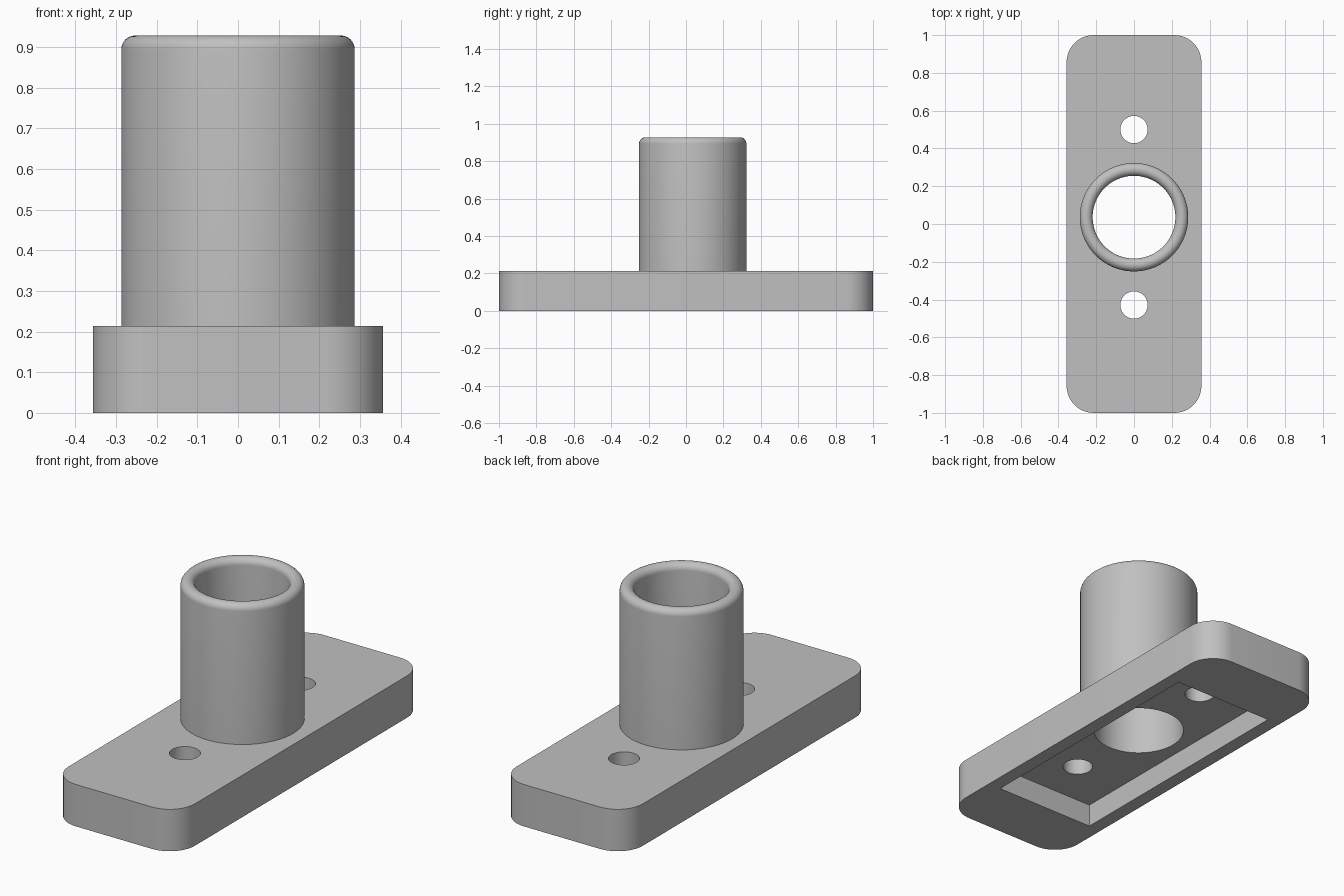
import bpy, bmesh, math

if "Cube" in bpy.data.objects:
    bpy.data.objects.remove(bpy.data.objects["Cube"])

W, L, H = 0.714, 2.0, 0.214        # base plate size
CORNER = 0.143                     # plate corner radius
TUBE_Y, TOP = 0.036, 0.928         # tube centre and height
R_OUT, R_IN = 0.287, 0.219         # tube radii
POCKET = (0.57, 1.36, 0.118)       # underside recess
SEGS = 96

grey = bpy.data.materials.new("grey")
grey.diffuse_color = (0.53, 0.53, 0.53, 1)
grey.use_nodes = True
grey.node_tree.nodes["Principled BSDF"].inputs["Base Color"].default_value = grey.diffuse_color


def add_object(name, bm):
    bmesh.ops.recalc_face_normals(bm, faces=bm.faces)
    mesh = bpy.data.meshes.new(name)
    bm.to_mesh(mesh)
    bm.free()
    mesh.materials.append(grey)
    ob = bpy.data.objects.new(name, mesh)
    bpy.context.collection.objects.link(ob)
    return ob


def box(name, sx, sy, z0, z1, corner=0):
    bm = bmesh.new()
    bmesh.ops.create_cube(bm, size=1)
    for v in bm.verts:
        v.co = (v.co.x * sx, v.co.y * sy, z0 if v.co.z < 0 else z1)
    if corner:
        upright = [e for e in bm.edges
                   if abs(e.verts[0].co.z - e.verts[1].co.z) > 0.01]
        bmesh.ops.bevel(bm, geom=upright, offset=corner, segments=12,
                        profile=0.5, affect='EDGES')
    return add_object(name, bm)


def cylinder(name, r, y):
    bm = bmesh.new()
    bmesh.ops.create_cone(bm, cap_ends=True, segments=SEGS, radius1=r, radius2=r, depth=1)
    bmesh.ops.translate(bm, verts=bm.verts, vec=(0, y, 0))
    return add_object(name, bm)


def smooth(ob):
    bpy.ops.object.select_all(action='DESELECT')
    ob.select_set(True)
    bpy.context.view_layer.objects.active = ob
    bpy.ops.object.shade_smooth_by_angle(angle=math.radians(30))


# Base plate with recess, tube bore and two screw holes
plate = box("base_plate", W, L, 0, H, CORNER)
cutters = [box("recess_cutter", POCKET[0], POCKET[1], -0.1, POCKET[2]),
           cylinder("bore_cutter", R_IN, TUBE_Y),
           cylinder("back_screw_cutter", 0.072, 0.5),
           cylinder("front_screw_cutter", 0.072, -0.429)]
bpy.context.view_layer.objects.active = plate
for cutter in cutters:
    mod = plate.modifiers.new("cut", 'BOOLEAN')
    mod.operation = 'DIFFERENCE'
    mod.solver = 'EXACT'
    mod.object = cutter
    bpy.ops.object.modifier_apply(modifier=mod.name)
    bpy.data.objects.remove(cutter)
smooth(plate)

# Tube with a fully rounded rim, spun from its wall profile
rim = (R_OUT - R_IN) / 2
profile = [(R_OUT, H)]
for i in range(17):
    a = math.pi * i / 16
    profile.append((R_IN + rim + rim * math.cos(a), TOP - rim + rim * math.sin(a)))
profile.append((R_IN, H))
bm = bmesh.new()
verts = [bm.verts.new((r, TUBE_Y, z)) for r, z in profile]
edges = [bm.edges.new(pair) for pair in zip(verts, verts[1:])]
bmesh.ops.spin(bm, geom=verts + edges, cent=(0, TUBE_Y, 0), axis=(0, 0, 1),
               angle=math.tau, steps=SEGS, use_merge=True)
bmesh.ops.remove_doubles(bm, verts=bm.verts, dist=1e-5)
tube = add_object("tube", bm)
smooth(tube)
